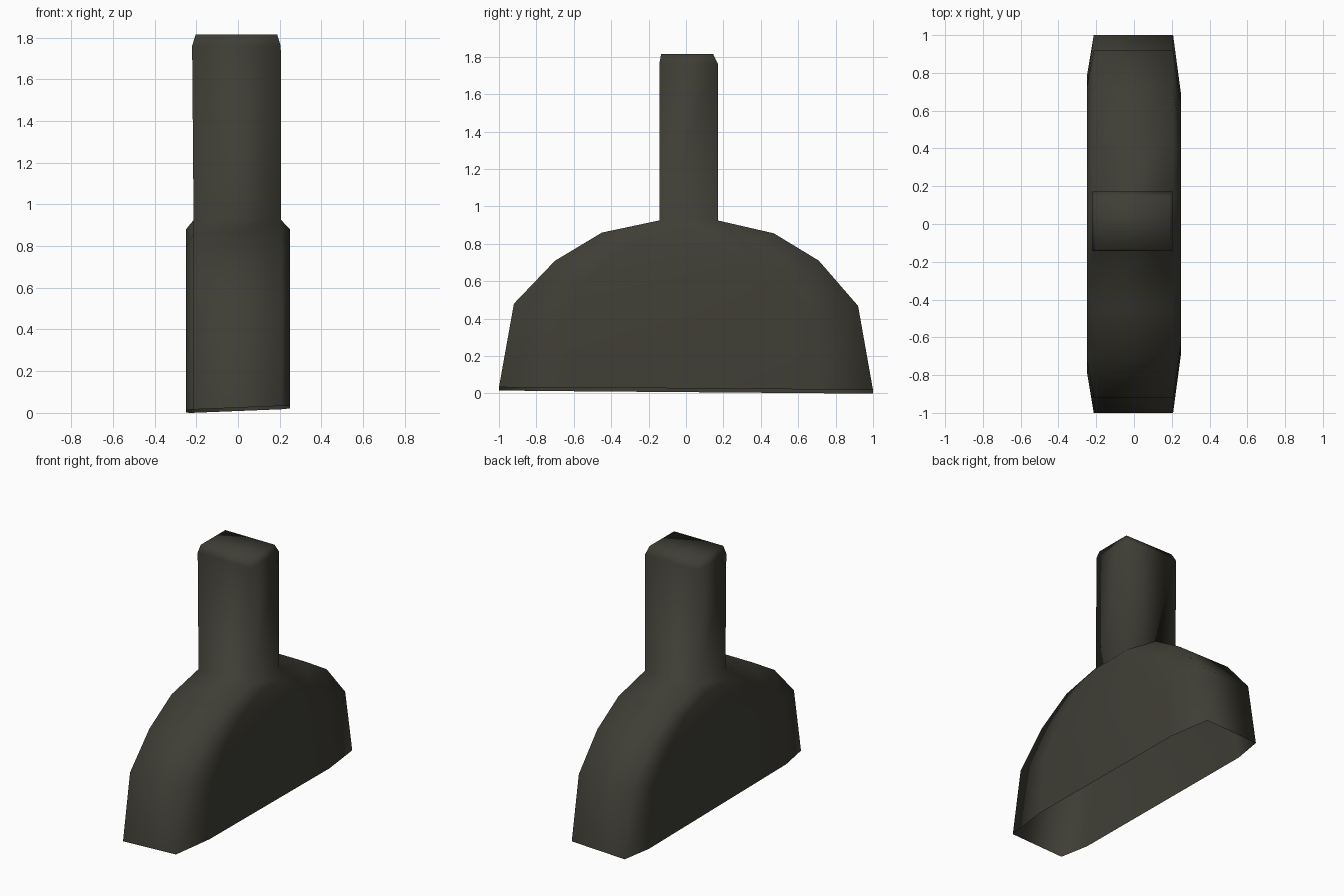
import bpy, bmesh

if "Cube" in bpy.data.objects:
    bpy.data.objects.remove(bpy.data.objects["Cube"])

# Arch outline (y, z) at the rim, and the smaller outline of the bulged side panels
RIM = [(-1, 0), (-0.92, 0.48), (-0.70, 0.71), (-0.45, 0.86), (-0.143, 0.925),
       (0.17, 0.925), (0.47, 0.856), (0.71, 0.71), (0.92, 0.468), (1, 0)]
PANEL = [(-1.0, 0), (-0.92, 0.44), (-0.68, 0.65), (-0.44, 0.79), (-0.14, 0.88),
         (0.16, 0.88), (0.46, 0.79), (0.69, 0.65), (0.92, 0.43), (1.0, 0)]

mat = bpy.data.materials.new("dark olive")
mat.diffuse_color = (0.05, 0.048, 0.036, 1)
mat.use_nodes = True
mat.node_tree.nodes["Principled BSDF"].inputs["Base Color"].default_value = mat.diffuse_color

bm = bmesh.new()


def outline(points, x, y_scale=1.0):
    """One arch outline at a given x; its feet follow the slightly tilted base."""
    verts = []
    for y, z in points:
        y *= y_scale
        if z == 0:
            z = max(0.0, 0.017 + 0.04 * x - 0.008 * y)
        verts.append(bm.verts.new((x, y, z)))
    return verts


# Arched body: open underneath, chamfered towards the side panels
left_rim = outline(RIM, -0.213)
right_rim = outline(RIM, 0.207)
left_panel = outline(PANEL, -0.25, 0.78)
right_panel = outline(PANEL, 0.25, 0.68)
top = 4  # the segment the stem grows from
for i in range(len(RIM) - 1):
    for a, b in ((left_panel, left_rim), (left_rim, right_rim), (right_rim, right_panel)):
        if a is left_rim and i == top:
            continue
        bm.faces.new((a[i], b[i], b[i + 1], a[i + 1]))
bm.faces.new(left_panel)
bm.faces.new(right_panel)

# Stem: rings rising from the top segment, with a small chamfer and a cap
ring = [left_rim[top], right_rim[top], right_rim[top + 1], left_rim[top + 1]]
for x0, x1, y0, y1, z in ((-0.22, 0.205, -0.143, 0.172, 1.76),
                          (-0.203, 0.188, -0.133, 0.145, 1.815)):
    new = [bm.verts.new((x, y, z)) for x, y in ((x0, y0), (x1, y0), (x1, y1), (x0, y1))]
    for i in range(4):
        j = (i + 1) % 4
        bm.faces.new((ring[i], ring[j], new[j], new[i]))
    ring = new
bm.faces.new(ring)

bmesh.ops.recalc_face_normals(bm, faces=bm.faces)
# Open shell: make sure the stem cap faces up
bm.faces.ensure_lookup_table()
bm.normal_update()
if bm.faces[-1].normal.z < 0:
    bmesh.ops.reverse_faces(bm, faces=bm.faces)
for f in bm.faces:
    f.smooth = True

mesh = bpy.data.meshes.new("arched_body_with_stem")
bm.to_mesh(mesh)
bm.free()
mesh.materials.append(mat)
obj = bpy.data.objects.new("arched_body_with_stem", mesh)
bpy.context.collection.objects.link(obj)
